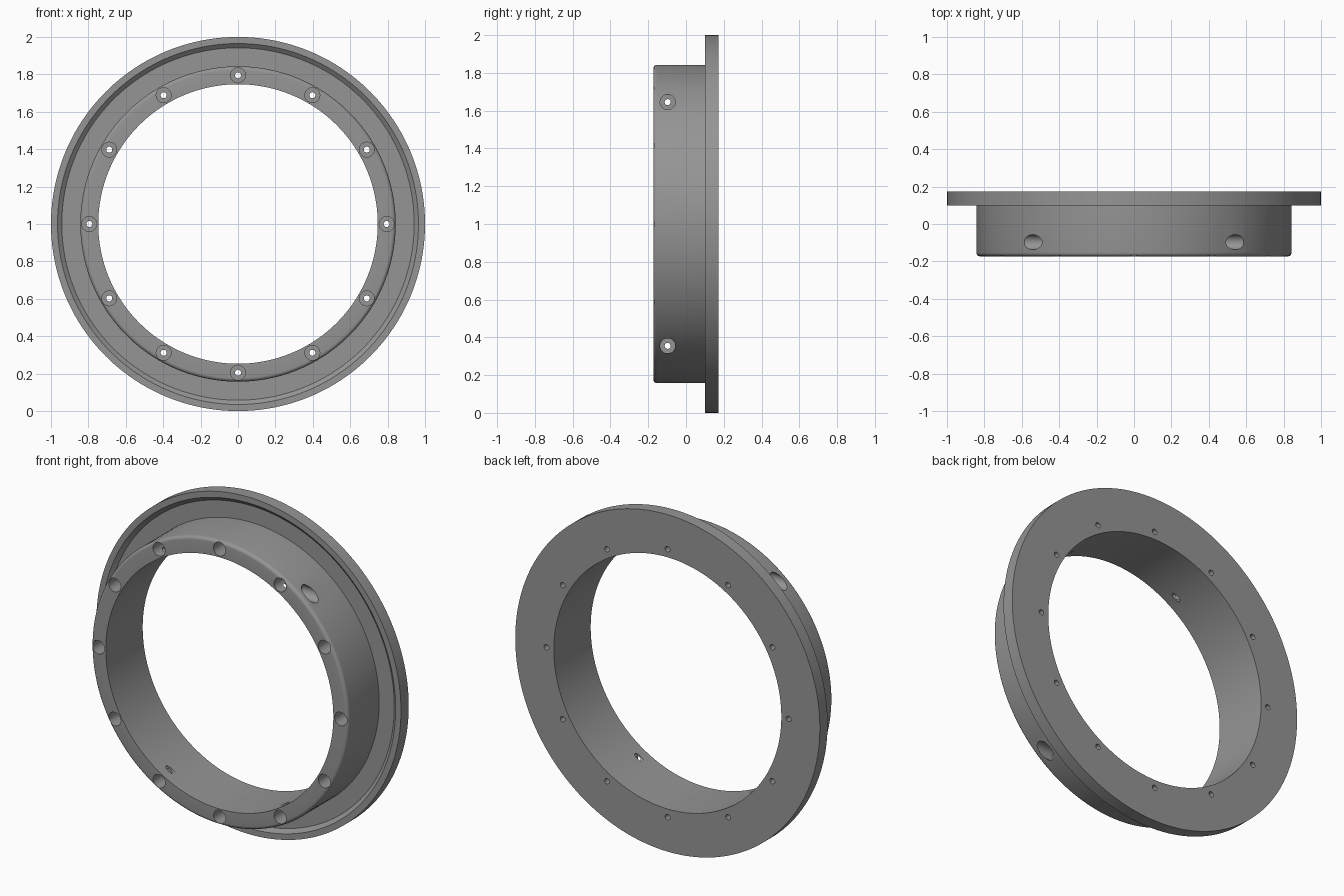
import bpy, bmesh, math
from mathutils import Matrix, Vector

if "Cube" in bpy.data.objects:
    bpy.data.objects.remove(bpy.data.objects["Cube"])

metal = bpy.data.materials.new("plain grey metal")
metal.diffuse_color = (0.30, 0.30, 0.30, 1)
metal.use_nodes = True
metal.node_tree.nodes["Principled BSDF"].inputs["Base Color"].default_value = metal.diffuse_color


def lathe(bm, profile, segments, matrix, closed=False):
    """Revolve (radius, height) points about local z; open profiles are capped."""
    rings = []
    for r, h in profile:
        ring = []
        for i in range(segments):
            a = 2 * math.pi * i / segments
            ring.append(bm.verts.new(matrix @ Vector((r * math.cos(a), r * math.sin(a), h))))
        rings.append(ring)
    count = len(rings)
    for k in range(count if closed else count - 1):
        a, b = rings[k], rings[(k + 1) % count]
        for i in range(segments):
            j = (i + 1) % segments
            bm.faces.new((a[i], a[j], b[j], b[i]))
    if not closed:
        bm.faces.new(rings[0])
        bm.faces.new(rings[-1])


def make_object(name, bm):
    bmesh.ops.recalc_face_normals(bm, faces=bm.faces)
    mesh = bpy.data.meshes.new(name)
    bm.to_mesh(mesh)
    bm.free()
    mesh.materials.append(metal)
    obj = bpy.data.objects.new(name, mesh)
    bpy.context.collection.objects.link(obj)
    return obj


# Ring body: flange with shallow recess, and hub with rounded front edge
BACK, FRONT, RIM = 0.173, -0.173, 0.10
BORE, HUB, FILLET = 0.747, 0.843, 0.02
fillet = [(HUB - FILLET + FILLET * math.cos(t), FRONT + FILLET - FILLET * math.sin(t))
          for t in (math.pi / 2 * i / 5 for i in range(6))]
profile = [(BORE, BACK), (1.0, BACK), (1.0, RIM), (0.965, RIM),
           (0.942, RIM + 0.02), (HUB, RIM + 0.02)] + fillet + [(BORE, FRONT)]
centre = Matrix.Translation((0, 0, 1))
axis_y = centre @ Matrix.Rotation(-math.pi / 2, 4, 'X')   # local z points to +y
bm = bmesh.new()
lathe(bm, profile, 160, axis_y, closed=True)
ring = make_object("flanged_ring", bm)

# Twelve counterbored screw holes through the ring
bm = bmesh.new()
for i in range(12):
    a = i * math.pi / 6
    spot = Matrix.Translation((0.795 * math.cos(a), 0, 0.795 * math.sin(a)))
    lathe(bm, [(0.04, -0.3), (0.04, -0.073), (0.016, -0.073), (0.016, 0.3)],
          32, spot @ axis_y)
screw_cutter = make_object("screw_hole_cutter", bm)

# Four sideways counterbored holes through the hub wall
bm = bmesh.new()
for side in (1, -1):
    for up in (1, -1):
        spot = Matrix.Translation((0, -0.097, 1 + up * 0.645))
        turn = Matrix.Rotation(side * math.pi / 2, 4, 'Y')
        lathe(bm, [(0.04, 1.0), (0.04, 0.46), (0.016, 0.46), (0.016, 0.2)], 32, spot @ turn)
side_cutter = make_object("side_hole_cutter", bm)

for cutter in (screw_cutter, side_cutter):
    cutter.hide_render = True
    mod = ring.modifiers.new("holes", 'BOOLEAN')
    mod.operation = 'DIFFERENCE'
    mod.solver = 'EXACT'
    mod.object = cutter

# Bake the cuts, drop the cutters, and smooth the round surfaces
bpy.context.view_layer.update()
graph = bpy.context.evaluated_depsgraph_get()
cut_mesh = bpy.data.meshes.new_from_object(ring.evaluated_get(graph))
ring.modifiers.clear()
ring.data = cut_mesh
for cutter in (screw_cutter, side_cutter):
    bpy.data.objects.remove(cutter)
bpy.ops.object.select_all(action='DESELECT')
ring.select_set(True)
bpy.context.view_layer.objects.active = ring
bpy.ops.object.shade_smooth_by_angle(angle=math.radians(28))
